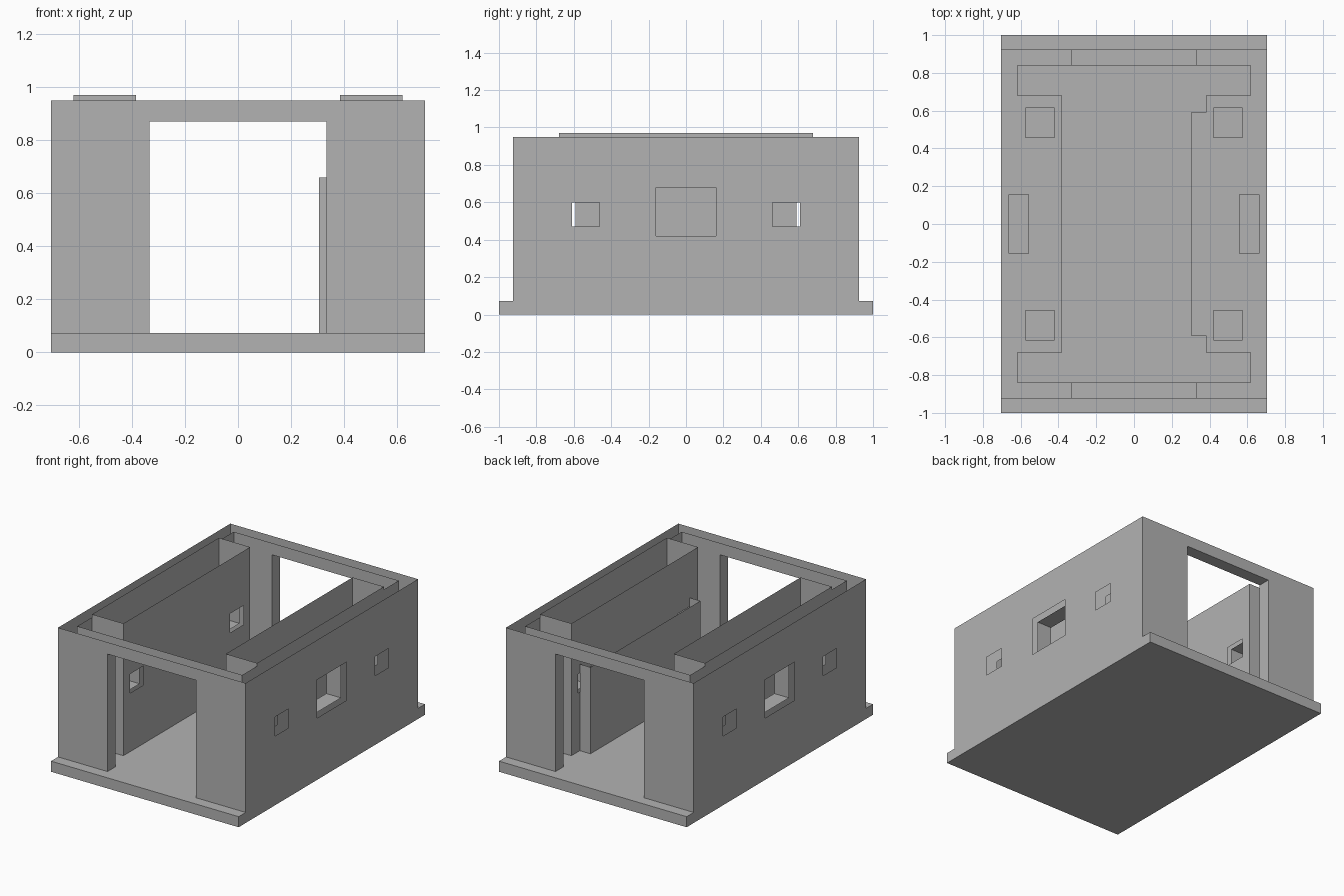
import bpy, bmesh

if "Cube" in bpy.data.objects:
    bpy.data.objects.remove(bpy.data.objects["Cube"])

grey = bpy.data.materials.new("plain grey")
grey.diffuse_color = (0.45, 0.45, 0.45, 1)
grey.use_nodes = True
grey.node_tree.nodes["Principled BSDF"].inputs["Base Color"].default_value = grey.diffuse_color


def sheet(bm, axis, pos, u, v, facing=1, holes=()):
    """Flat rectangle across an axis, with rectangular holes (u0, u1, v0, v1)."""
    us = sorted({*u, *(h[i] for h in holes for i in (0, 1))})
    vs = sorted({*v, *(h[i] for h in holes for i in (2, 3))})

    def point(a, b):
        return {"x": (pos, a, b), "y": (a, pos, b), "z": (a, b, pos)}[axis]

    for a, b in zip(us, us[1:]):
        for c, d in zip(vs, vs[1:]):
            mu, mv = (a + b) / 2, (c + d) / 2
            if any(h[0] < mu < h[1] and h[2] < mv < h[3] for h in holes):
                continue
            f = bm.faces.new([bm.verts.new(point(*p)) for p in ((a, c), (b, c), (b, d), (a, d))])
            f.normal_update()
            if f.normal["xyz".index(axis)] * facing < 0:
                f.normal_flip()


def finish(bm, name):
    bmesh.ops.remove_doubles(bm, verts=bm.verts, dist=0.0005)
    me = bpy.data.meshes.new(name)
    bm.to_mesh(me)
    bm.free()
    me.materials.append(grey)
    bpy.context.collection.objects.link(bpy.data.objects.new(name, me))


X, Y, F, TOP = 0.705, 0.925, 0.072, 0.95      # outer shell
IX, IY, BY, WX = 0.62, 0.84, 0.68, 0.385      # inner walls
DX, DZ = 0.333, 0.87                          # doorway
CX, CY, CZ = 0.305, 0.59, 0.66                # low counter
small = [(-0.61, -0.463, 0.47, 0.60), (0.463, 0.61, 0.47, 0.60)]
large = [(-0.16, 0.16, 0.42, 0.68)]
door = [(-DX, DX, F, DZ)]

# base slab: underside, sides and end ledges
bm = bmesh.new()
sheet(bm, "z", 0, (-X, X), (-1, 1), -1)
for s in (-1, 1):
    sheet(bm, "x", s * X, (-1, 1), (0, F), s)
    sheet(bm, "y", s, (-X, X), (0, F), s)
    sheet(bm, "z", F, (-X, X), sorted((s * Y, s)), 1)
finish(bm, "base_slab")

# room floor with door thresholds
bm = bmesh.new()
sheet(bm, "z", F, (-WX, CX), (-CY, CY), 1)
for s in (-1, 1):
    sheet(bm, "z", F, (-WX, WX), sorted((s * CY, s * BY)), 1)
    sheet(bm, "z", F, (-IX, IX), sorted((s * BY, s * IY)), 1)
    sheet(bm, "z", F, (-DX, DX), sorted((s * IY, s * Y)), 1)
finish(bm, "room_floor")

# outer walls
bm = bmesh.new()
for s in (-1, 1):
    sheet(bm, "x", s * X, (-Y, Y), (F, TOP), s, small + large)
    sheet(bm, "y", s * Y, (-X, X), (F, TOP), s, door)
finish(bm, "outer_walls")

# inner end walls, door jambs and lintels
bm = bmesh.new()
for s in (-1, 1):
    ys = sorted((s * IY, s * Y))
    sheet(bm, "y", s * IY, (-IX, IX), (F, TOP), -s, door)
    sheet(bm, "z", DZ, (-DX, DX), ys, -1)
    for t in (-1, 1):
        sheet(bm, "x", t * DX, ys, (F, DZ), -t)
        sheet(bm, "x", t * IX, sorted((s * BY, s * IY)), (F, TOP), -t)
finish(bm, "doorways_and_end_walls")

# tall open-topped partitions along both sides
for s, name in ((-1, "left_partition"), (1, "right_partition")):
    bm = bmesh.new()
    sheet(bm, "x", s * WX, (-BY, BY), (F, 0.97), -s, small)
    sheet(bm, "x", s * IX, (-BY, BY), (F, 0.97), s, small + large)
    for t in (-1, 1):
        sheet(bm, "y", t * BY, sorted((s * WX, s * IX)), (F, 0.97), t)
    finish(bm, name)

# window liners: open tubes inside the wall cavity
for s, name in ((-1, "left_window_liners"), (1, "right_window_liners")):
    bm = bmesh.new()
    for y0, y1, z0, z1, xa, xb in (
            (-0.617, -0.456, 0.466, 0.604, 0.42, 0.575),
            (0.456, 0.617, 0.466, 0.604, 0.42, 0.575),
            (-0.155, 0.155, 0.427, 0.67, 0.555, 0.665)):
        xs = sorted((s * xa, s * xb))
        sheet(bm, "z", z0, xs, (y0, y1), 1)
        sheet(bm, "z", z1, xs, (y0, y1), -1)
        sheet(bm, "y", y0, xs, (z0, z1), 1)
        sheet(bm, "y", y1, xs, (z0, z1), -1)
    finish(bm, name)

# low counter against the right partition
bm = bmesh.new()
sheet(bm, "x", CX, (-CY, CY), (F, CZ), -1)
for t in (-1, 1):
    sheet(bm, "y", t * CY, (CX, WX), (F, CZ), t)
finish(bm, "low_counter")
